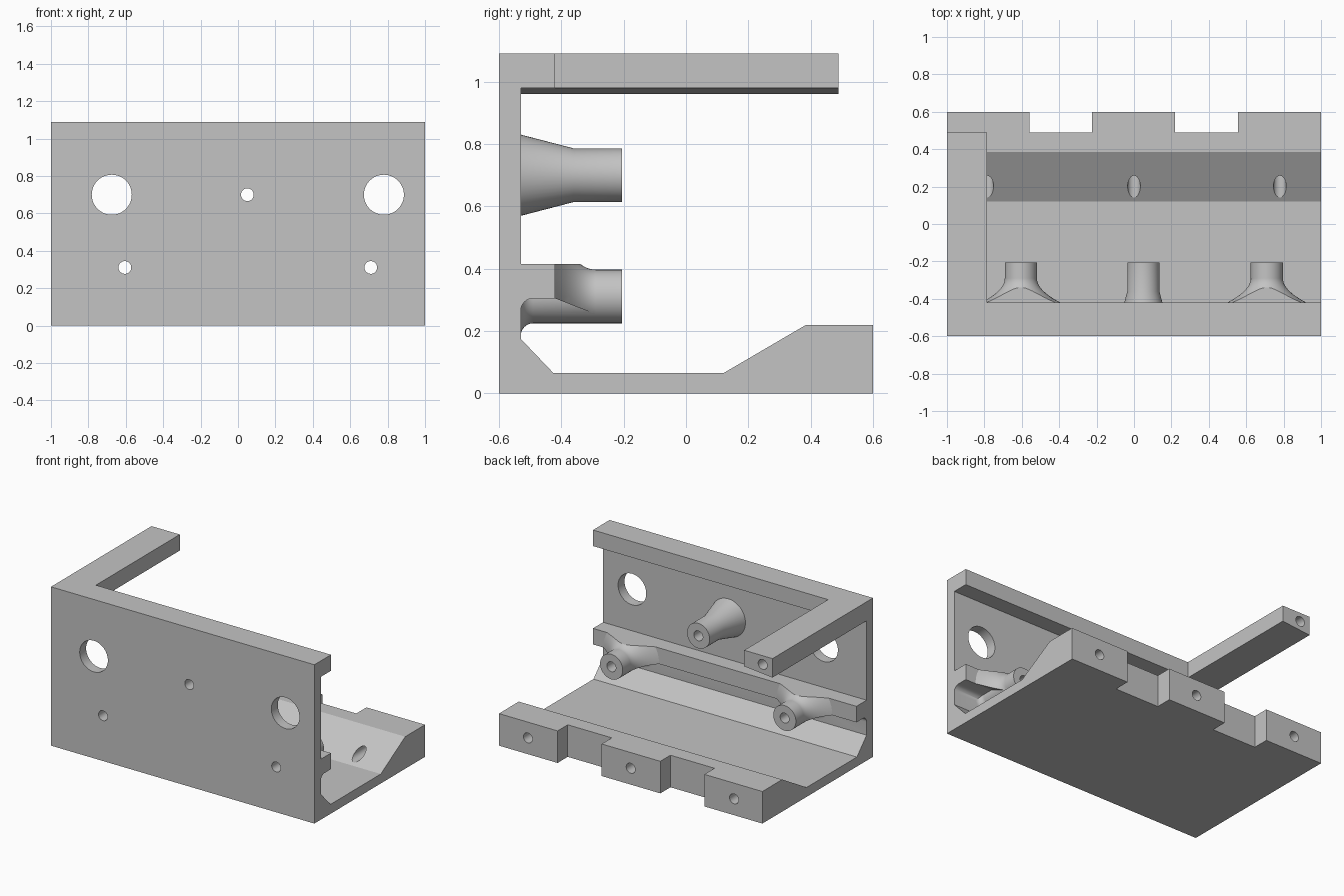
import bpy, bmesh, math
from mathutils import Vector

cube = bpy.data.objects.get("Cube")
if cube:
    bpy.data.objects.remove(cube)

grey = bpy.data.materials.new("plain grey")
grey.use_nodes = True
colour = (0.55, 0.55, 0.55, 1)
grey.diffuse_color = colour
grey.node_tree.nodes["Principled BSDF"].inputs["Base Color"].default_value = colour


def finish(name, bm):
    bmesh.ops.recalc_face_normals(bm, faces=bm.faces)
    mesh = bpy.data.meshes.new(name)
    bm.to_mesh(mesh)
    bm.free()
    mesh.materials.append(grey)
    ob = bpy.data.objects.new(name, mesh)
    bpy.context.collection.objects.link(ob)
    return ob


def prism(name, points, offset):
    """Extrude a closed outline by an offset."""
    bm = bmesh.new()
    face = bm.faces.new([bm.verts.new(p) for p in points])
    out = bmesh.ops.extrude_face_region(bm, geom=[face])
    verts = [v for v in out["geom"] if isinstance(v, bmesh.types.BMVert)]
    bmesh.ops.translate(bm, verts=verts, vec=Vector(offset))
    return finish(name, bm)


def lathe(name, x, z, profile, steps=48):
    """Solid of rings given as (y, radius), around an axis along y."""
    bm = bmesh.new()
    rings = []
    for y, r in profile:
        rings.append([bm.verts.new((x + r * math.cos(a), y, z + r * math.sin(a)))
                      for a in (math.tau * i / steps for i in range(steps))])
    for a, b in zip(rings, rings[1:]):
        for i in range(steps):
            j = (i + 1) % steps
            bm.faces.new((a[i], a[j], b[j], b[i]))
    bm.faces.new(rings[0])
    bm.faces.new(rings[-1])
    return finish(name, bm)


def combine(target, tool, operation):
    """Apply a boolean and drop the tool."""
    mod = target.modifiers.new("join", "BOOLEAN")
    mod.operation = operation
    mod.solver = "EXACT"
    mod.object = tool
    graph = bpy.context.evaluated_depsgraph_get()
    mesh = bpy.data.meshes.new_from_object(target.evaluated_get(graph))
    target.modifiers.clear()
    target.data = mesh
    bpy.data.objects.remove(tool)


def arc(cy, cz, r, start, end, n=8):
    angles = [math.radians(start + (end - start) * i / n) for i in range(n + 1)]
    return [(cy + r * math.cos(a), cz + r * math.sin(a)) for a in angles]


# Main body: base, front wall, shelf and top rail in one section
section = [(-0.6, 0), (0.6, 0), (0.6, 0.22), (0.385, 0.22), (0.12, 0.065),
           (-0.425, 0.065), (-0.53, 0.175)]
section += arc(-0.49, 0.265, 0.04, 180, 90)
section += [(-0.42, 0.305), (-0.42, 0.415), (-0.53, 0.415), (-0.53, 0.98),
            (-0.42, 0.98), (-0.42, 1.09), (-0.6, 1.09)]
body = prism("bracket_body", [(-1, y, z) for y, z in section], (2, 0, 0))

# Side arm with a slightly sloping underside
arm = prism("side_arm", [(-1, -0.57, 0.96), (-0.785, -0.57, 0.98),
                         (-0.785, -0.57, 1.09), (-1, -0.57, 1.09)], (0, 1.06, 0))
combine(body, arm, "UNION")

# Upper boss with a conical foot
UPPER = (0.05, 0.7)
upper = lathe("upper_boss", *UPPER, [(-0.56, 0.138), (-0.36, 0.086), (-0.205, 0.086)])
combine(body, upper, "UNION")

# Lower bosses: straight tube plus a flare trimmed to the shelf
LOWER = [(-0.605, 0.311), (0.71, 0.311)]
TUBE = 0.086
foot = [(y, TUBE + 0.49 - z) for y, z in arc(-0.49, 0.45, 0.04, 180, 90)]
foot = [(y, r) for y, r in foot]
for x, z in LOWER:
    root = [(y, TUBE + 0.04 - (h - 0.265)) for y, h in arc(-0.49, 0.265, 0.04, 180, 90)]
    tube = lathe("lower_boss", x, z, [(-0.56, TUBE + 0.04)] + root + [(-0.205, TUBE)])
    trim = prism("tube_trim", [(-1, -0.6, 0.1), (-1, -0.2, 0.1),
                               (-1, -0.2, 0.415), (-1, -0.6, 0.415)], (2, 0, 0))
    combine(tube, trim, "INTERSECT")
    curve = [(-0.42 + 0.13 * math.sin(t), TUBE + 0.125 * (1 - math.sin(t)) ** 2)
             for t in (math.pi / 2 * i / 12 for i in range(13))]
    flare = lathe("boss_flare", x, z, [(-0.45, 0.211)] + curve)
    trim = prism("flare_trim", [(-1, -0.46, 0.305), (-1, -0.42, 0.305), (-1, -0.28, 0.25),
                                (-1, -0.28, 0.415), (-1, -0.46, 0.415)], (2, 0, 0))
    combine(flare, trim, "INTERSECT")
    combine(tube, flare, "UNION")
    combine(body, tube, "UNION")

# Notches in the back lip
for left, right in ((-0.56, -0.225), (0.22, 0.555)):
    notch = prism("notch", [(left, 0.49, -0.1), (right, 0.49, -0.1),
                            (right, 0.7, -0.1), (left, 0.7, -0.1)], (0, 0, 0.5))
    combine(body, notch, "DIFFERENCE")


# Drilled holes: large wall openings, boss bores, lip bores and arm bore
def drill(x, z, radius, start, end):
    combine(body, lathe("drill", x, z, [(start, radius), (end, radius)]), "DIFFERENCE")


for x in (-0.675, 0.78):
    drill(x, 0.7, 0.107, -0.7, -0.5)
for x, z in LOWER + [UPPER]:
    drill(x, z, 0.034, -0.7, -0.1)
for x in (-0.785, 0, 0.78):
    drill(x, 0.112, 0.034, 0.1, 0.7)
drill(-0.925, 1.03, 0.034, 0.2, 0.6)

bpy.ops.object.select_all(action="DESELECT")
body.select_set(True)
bpy.context.view_layer.objects.active = body
bpy.ops.object.shade_smooth_by_angle(angle=math.radians(25))
